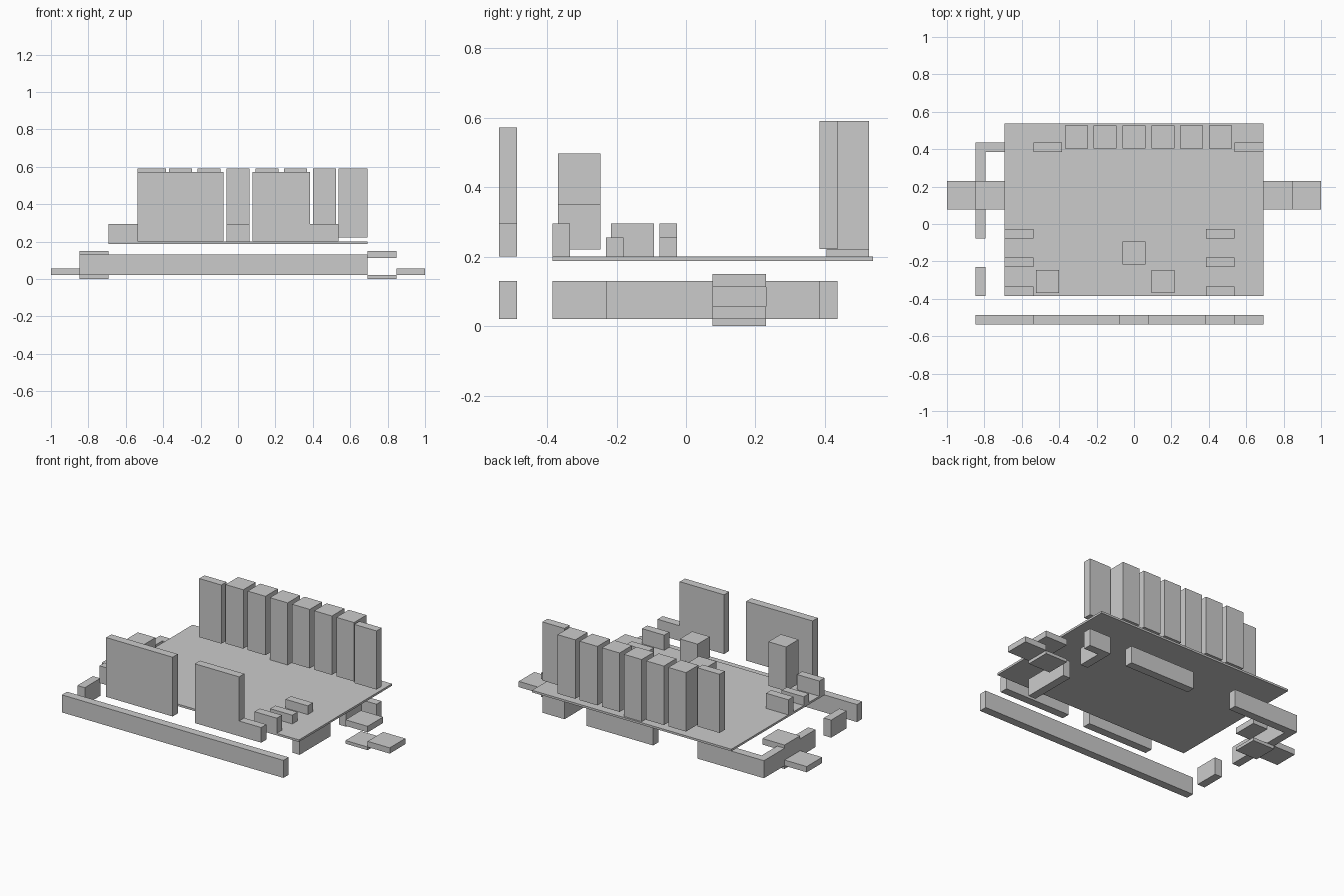
import bpy
import bmesh

cube = bpy.data.objects.get("Cube")
if cube:
    bpy.data.objects.remove(cube, do_unlink=True)

grey = bpy.data.materials.new("light_grey")
grey.use_nodes = True
tone = (0.6, 0.6, 0.6, 1)
grey.diffuse_color = tone
grey.node_tree.nodes["Principled BSDF"].inputs["Base Color"].default_value = tone

# Shared levels and grid lengths
U = 2 / 13           # planning module
T = U / 3            # wall thickness
DECK = 0.2           # top of the deck
LOW, HIGH = 0.02, 0.13
FRONT = -3.5 * U     # outer face of the front walls
BACK = 2.5 * U       # inner face of the back walls


def box(name, x, y, z):
    """Box from (low, high) ranges on each axis."""
    bm = bmesh.new()
    bmesh.ops.create_cube(bm, size=1)
    for v in bm.verts:
        v.co = [r[0] + (c + 0.5) * (r[1] - r[0]) for c, r in zip(v.co, (x, y, z))]
    mesh = bpy.data.meshes.new(name)
    bm.to_mesh(mesh)
    bm.free()
    mesh.materials.append(grey)
    ob = bpy.data.objects.new(name, mesh)
    bpy.context.collection.objects.link(ob)
    return ob


def around(c, width):
    return (c - width / 2, c + width / 2)


# Deck
box("deck", (-4.5 * U, 4.5 * U), (-2.5 * U, 3.5 * U), (0.187, DECK))

# Lower storey walls: front, back segments, side segments
low = (LOW, HIGH)
front = (FRONT, FRONT + T)
back = (BACK, BACK + T)
box("lower_front_wall", (-5.5 * U, 4.5 * U), front, low)
for name, a, b in (("left", 3.5, 4.5), ("middle", -0.5, 2.5), ("right", -5.5, -2.5)):
    box("lower_back_wall_" + name, (a * U, b * U), back, low)
for name, a, b in (("front", -1.5, 0.5), ("back", 1.5, 2.5)):
    box("lower_left_wall_" + name, (3.5 * U, 3.5 * U + T), (a * U, b * U), low)
for name, a, b in (("front", -2.5, -1.5), ("back", -0.5, 2.5)):
    box("lower_right_wall_" + name, (-5.5 * U, -5.5 * U + T), (a * U, b * U), low)

# Side entrances: canopy, threshold and outer step
for side, s in (("left", 1), ("right", -1)):
    inner = sorted((s * 4.5 * U, s * 5.5 * U))
    outer = sorted((s * 5.5 * U, s * 6.5 * U))
    depth = (0.5 * U, 1.5 * U)
    box(side + "_canopy", inner, depth, (0.112, 0.15))
    box(side + "_threshold", inner, depth, (0, LOW))
    box(side + "_step", outer, depth, (LOW, 0.056))

# Upper front walls and low parapet
box("upper_front_wall_right", (-3.5 * U, -0.5 * U), front, (DECK, 0.572))
box("upper_front_wall_left", (0.5 * U, 2.5 * U), front, (DECK, 0.572))
box("front_parapet", (2.5 * U, 3.5 * U), front, (DECK, 0.295))

# Tall back row: square columns between two slabs
for i in range(-2, 4):
    base = DECK if i == 0 else 0.22
    box("back_column", around(i * U, 0.123), around(3 * U + 0.004, 0.123), (base, 0.59))
for name, a in (("left", 3.5), ("right", -3.5)):
    box("back_slab_" + name, (a * U, (a + 1) * U), back, (0.222, 0.59))

# Low benches in two matching rows
for i, (right_top, left_top) in enumerate(((0.295, 0.295), (0.255, 0.255), (0.295, 0.255))):
    y = (i - 2.5) * U
    box("right_bench", (-4.5 * U, -3.5 * U), (y, y + T), (DECK, right_top))
    box("left_bench", (2.5 * U, 3.5 * U), (y, y + T), (DECK, left_top))

# Square pillars on the deck
for name, x, y, z in (
    ("tall_pillar", -3, -2, (0.22, 0.497)),
    ("short_pillar", 1, -2, (0.22, 0.35)),
    ("centre_block", 0, -1, (DECK, 0.295)),
):
    box(name, around(x * U, 0.123), around(y * U, 0.123), z)
